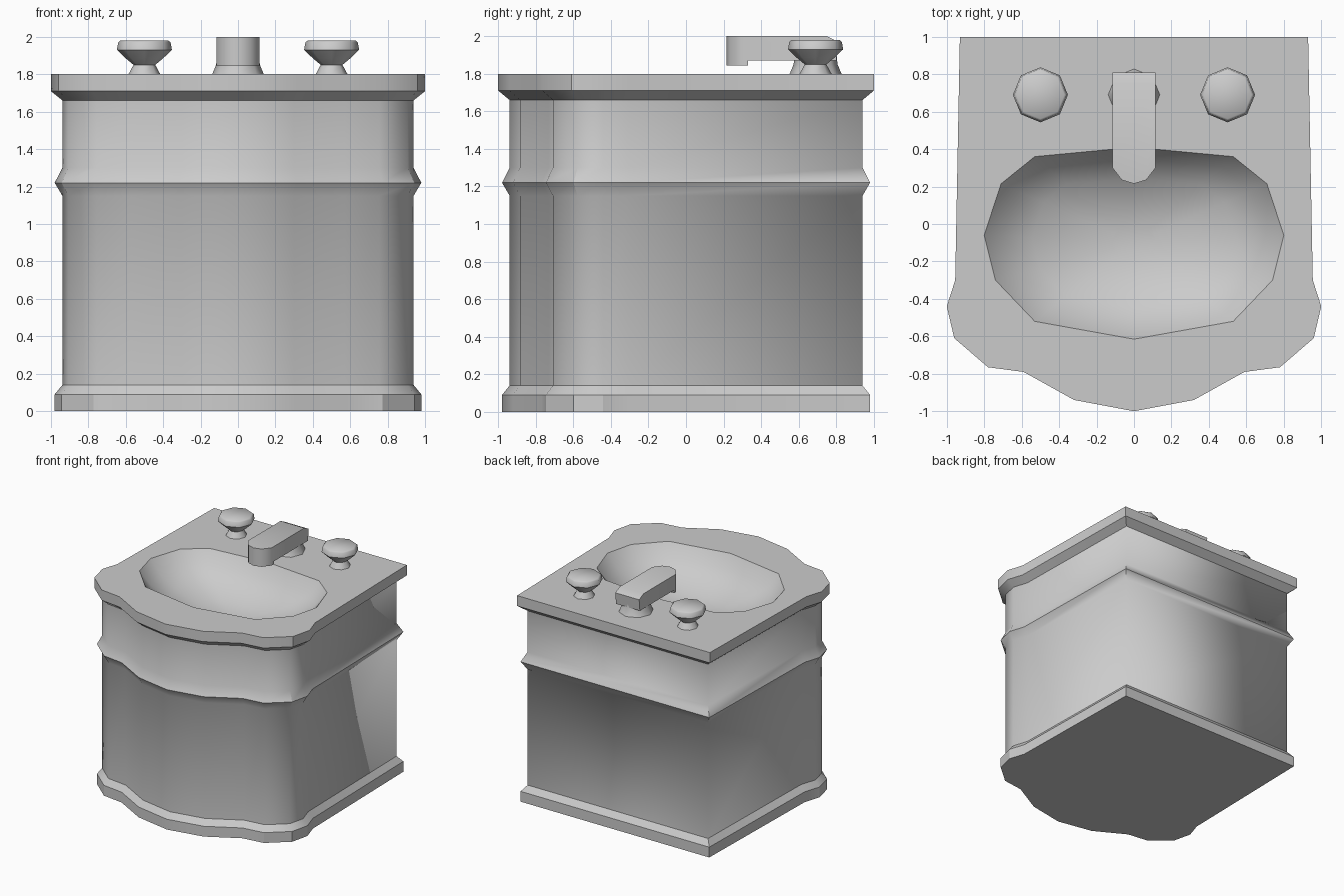
import bpy, bmesh, math
from mathutils import Vector

if "Cube" in bpy.data.objects:
    bpy.data.objects.remove(bpy.data.objects["Cube"])


def mirrored(half):
    """Close a half outline (first point may lie on x = 0) across x."""
    return half + [(-x, y) for x, y in reversed(half) if x > 1e-6]


def inset(pts, d):
    """Mitred inward offset of a counter-clockwise outline."""
    out = []
    for i, p in enumerate(pts):
        a, p, b = Vector(pts[i - 1]), Vector(p), Vector(pts[(i + 1) % len(pts)])
        u, v = (p - a).normalized(), (b - p).normalized()
        n1, n2 = Vector((-u.y, u.x)), Vector((-v.y, v.x))
        out.append(tuple(p + (n1 + n2) * d / (1 + n1.dot(n2))))
    return out


def loft(bm, rings):
    """Skin a stack of (outline, z) rings with quads; returns the vertex rings."""
    vr = [[bm.verts.new((x, y, z)) for x, y in pts] for pts, z in rings]
    for lo, hi in zip(vr, vr[1:]):
        n = len(lo)
        for i in range(n):
            j = (i + 1) % n
            bm.faces.new((lo[i], lo[j], hi[j], hi[i]))
    return vr


def finish(name, bm, angle=35, soft_corners=False):
    bmesh.ops.recalc_face_normals(bm, faces=bm.faces)
    for f in bm.faces:
        f.smooth = True
    for e in bm.edges:
        a, b = e.verts
        tall = soft_corners and abs(a.co.z - b.co.z) > 0.3
        if len(e.link_faces) == 2 and not tall:
            e.smooth = e.calc_face_angle() < math.radians(angle)
    me = bpy.data.meshes.new(name)
    bm.to_mesh(me)
    bm.free()
    ob = bpy.data.objects.new(name, me)
    bpy.context.collection.objects.link(ob)
    return ob


def solid(name, rings, angle=35):
    bm = bmesh.new()
    vr = loft(bm, rings)
    bm.faces.new(vr[0])
    bm.faces.new(vr[-1])
    return finish(name, bm, angle)


def octagon(cx, cy, r):
    return [(cx + r * math.cos(k * math.pi / 4), cy + r * math.sin(k * math.pi / 4))
            for k in range(8)]


# Serpentine plan shared by cabinet and countertop
plan = mirrored([(0, -1), (0.32, -0.94), (0.59, -0.79), (0.78, -0.765), (0.96, -0.61),
                 (1.0, -0.44), (0.955, -0.30), (0.93, 1.0)])

# Cabinet with plinth and moulded belt
bm = bmesh.new()
profile = [(0.02, 0), (0.02, 0.09), (0.06, 0.14), (0.06, 1.15), (0.02, 1.22),
           (0.06, 1.30), (0.06, 1.66)]
rings = loft(bm, [(inset(plan, d), z) for d, z in profile])
bm.faces.new(rings[0])
finish("cabinet", bm, 30, True)

# Countertop with basin opening
bowl = mirrored([(0, -0.615), (0.53, -0.52), (0.74, -0.30), (0.80, -0.06),
                 (0.71, 0.215), (0.53, 0.36)])
bowl.insert(6, (0, 0.41))
bm = bmesh.new()
outer = loft(bm, [(inset(plan, 0.06), 1.66), (plan, 1.71), (plan, 1.80)])[-1]
rim = [bm.verts.new((x, y, 1.80)) for x, y in bowl]
edges = [bm.edges.new((rim[i - 1], rim[i])) for i in range(len(rim))]
edges += [bm.edges.get((outer[i - 1], outer[i])) for i in range(len(outer))]
bmesh.ops.triangle_fill(bm, use_beauty=True, edges=edges, normal=(0, 0, 1))
finish("countertop", bm)

# Basin bowl
bm = bmesh.new()
cy = -0.1
rings = loft(bm, [([(x * s, cy + (y - cy) * s) for x, y in bowl], 1.80 - d)
                  for s, d in ((1, 0), (0.88, 0.11), (0.68, 0.2), (0.4, 0.27), (0.15, 0.3))])
bm.faces.new(rings[-1])
basin = finish("basin", bm, 60)
basin.data.flip_normals() if basin.data.polygons[-1].normal.z < 0 else None

# Tap handles
knob = [(0.085, 1.80), (0.058, 1.85), (0.10, 1.885), (0.147, 1.93), (0.14, 1.97), (0.128, 1.98)]
for side, x in (("left", -0.5), ("right", 0.5)):
    solid(side + "_tap", [(octagon(x, 0.69, r), z) for r, z in knob], 50)

# Faucet: base, arm, spout lip
solid("faucet_base", [(octagon(0, 0.69, r), z)
                      for r, z in ((0.138, 1.80), (0.117, 1.85), (0.112, 1.90))], 50)


def arm(back):
    return mirrored([(0, 0.215), (0.065, 0.235), (0.115, 0.30), (0.115, back)])


solid("faucet_arm", [(arm(0.80), 1.87), (arm(0.81), 1.97), (arm(0.75), 2.0)], 50)
solid("spout_lip", [(arm(0.33), 1.845), (arm(0.33), 1.88)], 50)
